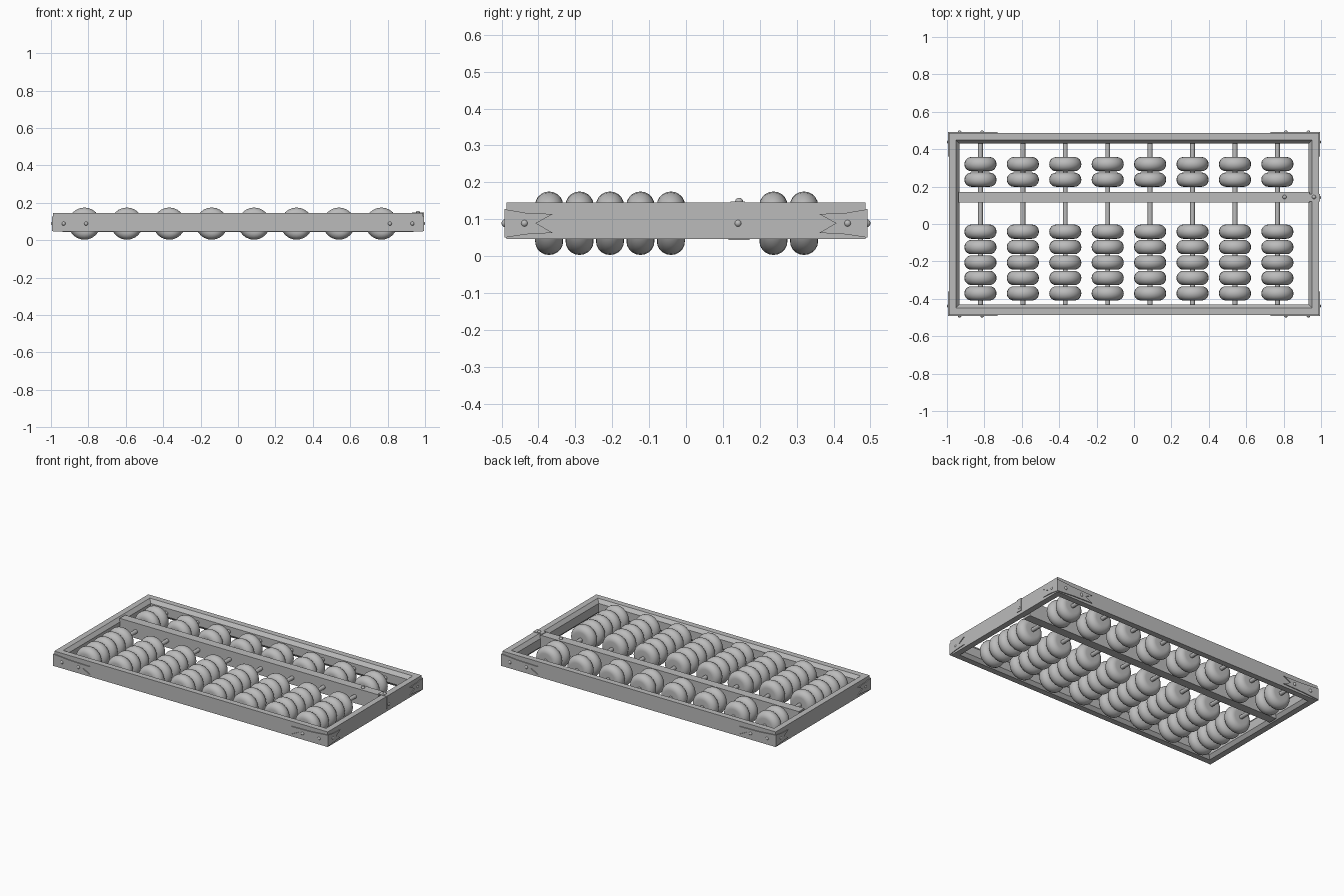
import bpy, bmesh, math
from mathutils import Vector, Matrix

if "Cube" in bpy.data.objects:
    bpy.data.objects.remove(bpy.data.objects["Cube"])

grey = bpy.data.materials.new("plain grey")
grey.diffuse_color = (0.5, 0.5, 0.5, 1)
grey.use_nodes = True
grey.node_tree.nodes["Principled BSDF"].inputs["Base Color"].default_value = grey.diffuse_color


def finish(name, bm, smooth=False):
    bmesh.ops.recalc_face_normals(bm, faces=bm.faces)
    me = bpy.data.meshes.new(name)
    bm.to_mesh(me)
    bm.free()
    me.materials.append(grey)
    ob = bpy.data.objects.new(name, me)
    bpy.context.collection.objects.link(ob)
    if smooth:
        bpy.ops.object.select_all(action='DESELECT')
        ob.select_set(True)
        bpy.context.view_layer.objects.active = ob
        bpy.ops.object.shade_smooth_by_angle(angle=math.radians(40))
    return ob


def box(name, x0, x1, y0, y1, z0, z1):
    bm = bmesh.new()
    bmesh.ops.create_cube(bm, size=1)
    for v in bm.verts:
        v.co = Vector(((x0 + x1) / 2 + v.co.x * (x1 - x0),
                       (y0 + y1) / 2 + v.co.y * (y1 - y0),
                       (z0 + z1) / 2 + v.co.z * (z1 - z0)))
    return finish(name, bm)


def rivet(name, x, y, z, r=0.011):
    bm = bmesh.new()
    bmesh.ops.create_uvsphere(bm, u_segments=12, v_segments=8, radius=r,
                              matrix=Matrix.Translation((x, y, z)))
    return finish(name, bm, True)


# outer frame: one mitred loop with chamfered inner edges (inset, z)
W, D, MID = 0.99, 0.486, 0.089
profile = [(0, 0.046), (0.038, 0.046), (0.056, 0.066),
           (0.056, 0.122), (0.038, 0.145), (0, 0.145)]
bm = bmesh.new()
loops = [[bm.verts.new((sx * (W - i), sy * (D - i), z)) for i, z in profile]
         for sx, sy in ((-1, -1), (1, -1), (1, 1), (-1, 1))]
n = len(profile)
for k in range(4):
    a, b = loops[k], loops[(k + 1) % 4]
    for j in range(n):
        bm.faces.new((a[j], b[j], b[(j + 1) % n], a[(j + 1) % n]))
finish("frame", bm)

# dividing beam
box("beam", -0.938, 0.938, 0.115, 0.172, 0.044, 0.144)


# swallow-tailed corner plates
def corner_plate(name, along_x, sx, sy, length, notch):
    shape = [(0, 0.050), (length * 0.45, 0.059), (length, 0.063),
             (length - notch, MID), (length, 0.114),
             (length * 0.45, 0.117), (0, 0.127)]
    bm = bmesh.new()
    rings = []
    for off in (0.0, 0.006):
        ring = []
        for u, z in shape:
            if along_x:
                p = (sx * (W + 0.005 - u), sy * (D + off), z)
            else:
                p = (sx * (W + off * 0.8), sy * (D + 0.006 - u), z)
            ring.append(bm.verts.new(p))
        rings.append(ring)
    bm.faces.new(rings[0])
    bm.faces.new(rings[1])
    m = len(shape)
    for i in range(m):
        j = (i + 1) % m
        bm.faces.new((rings[0][i], rings[0][j], rings[1][j], rings[1][i]))
    finish(name, bm)


for sx in (-1, 1):
    for sy in (-1, 1):
        corner_plate("corner_plate_long", True, sx, sy, 0.265, 0.052)
        corner_plate("corner_plate_short", False, sx, sy, 0.131, 0.045)
        for x in (0.932, 0.812):
            rivet("corner_rivet", sx * x, sy * 0.489, MID)
        rivet("corner_rivet", sx * 0.99, sy * 0.438, MID, 0.01)

# strap fixing the right end of the beam
box("beam_strap_top", 0.93, 0.994, 0.12, 0.16, 0.143, 0.148)
box("beam_strap_side", 0.988, 0.994, 0.12, 0.16, 0.066, 0.148)
rivet("strap_rivet_side", 0.99, 0.141, MID, 0.01)
rivet("strap_rivet_top", 0.962, 0.144, 0.147)
rivet("beam_rivet", 0.805, 0.144, 0.144)


# rods and beads
def revolve_y(name, pts, x, y, segs):
    """Revolve (radius, offset) points about the rod direction."""
    bm = bmesh.new()
    rings = []
    for r, o in pts:
        rings.append([bm.verts.new((x + r * math.cos(t), y + o, MID + r * math.sin(t)))
                      for t in (2 * math.pi * i / segs for i in range(segs))])
    for a, b in zip(rings, rings[1:]):
        for i in range(segs):
            j = (i + 1) % segs
            bm.faces.new((a[i], a[j], b[j], b[i]))
    bm.faces.new(rings[0])
    bm.faces.new(rings[-1])
    finish(name, bm, True)


bead = [(0.012, -0.036)]
for i in range(11):
    t = -math.pi / 2 + math.pi * i / 10
    bead.append((0.049 + 0.037 * math.cos(t), 0.038 * math.sin(t)))
bead.append((0.012, 0.036))

bead_rows = [-0.371 + 0.0825 * i for i in range(5)] + [0.237, 0.32]
for c in range(8):
    x = -0.821 + 0.2268 * c
    revolve_y("rod", [(0.013, -0.44), (0.013, 0.44)], x, 0, 12)
    for y in bead_rows:
        revolve_y("bead", bead, x, y, 24)
